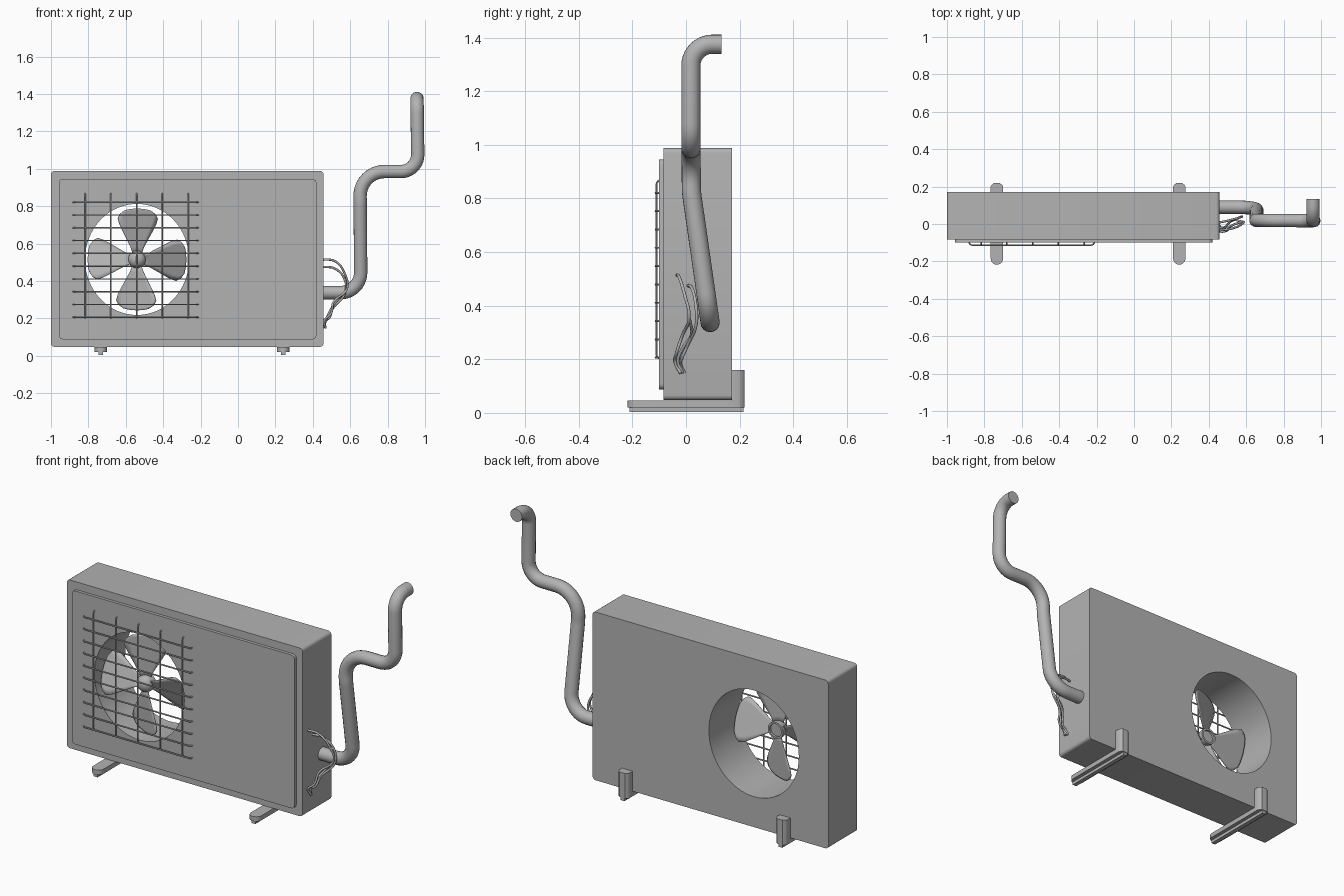
import bpy, bmesh, math
from mathutils import Vector

if "Cube" in bpy.data.objects:
    bpy.data.objects.remove(bpy.data.objects["Cube"])

FX, FZ = -0.54, 0.515          # fan centre

grey = bpy.data.materials.new("dark_grey")
grey.diffuse_color = (0.45, 0.45, 0.45, 1)
grey.use_nodes = True
grey.node_tree.nodes["Principled BSDF"].inputs["Base Color"].default_value = grey.diffuse_color


def finish(ob, angle=35):
    if not ob.data.materials:
        ob.data.materials.append(grey)
    bpy.ops.object.select_all(action='DESELECT')
    ob.select_set(True)
    bpy.context.view_layer.objects.active = ob
    bpy.ops.object.shade_smooth_by_angle(angle=math.radians(angle))
    return ob


def to_object(name, bm):
    bmesh.ops.recalc_face_normals(bm, faces=bm.faces)
    me = bpy.data.meshes.new(name)
    bm.to_mesh(me)
    bm.free()
    ob = bpy.data.objects.new(name, me)
    bpy.context.collection.objects.link(ob)
    return ob


def prism(name, pts, axis, a, b):
    """Extrude a 2D outline along y (points are x,z) or z (points are x,y)."""
    put = (lambda p, t: (p[0], t, p[1])) if axis == 'y' else (lambda p, t: (p[0], p[1], t))
    bm = bmesh.new()
    f = bm.faces.new([bm.verts.new(put(p, a)) for p in pts])
    ext = bmesh.ops.extrude_face_region(bm, geom=[f])
    move = Vector(put((0, 0), b - a))
    for v in ext['geom']:
        if isinstance(v, bmesh.types.BMVert):
            v.co += move
    return to_object(name, bm)


def round_rect(x0, x1, z0, z1, r, n=4):
    pts = []
    for k, (cx, cz) in enumerate([(x1 - r, z1 - r), (x0 + r, z1 - r), (x0 + r, z0 + r), (x1 - r, z0 + r)]):
        for i in range(n + 1):
            t = math.pi / 2 * (k + i / n)
            pts.append((cx + r * math.cos(t), cz + r * math.sin(t)))
    return pts


def fillet(pts, radii, n=8):
    """Round the inner corners of a 3D path."""
    pts = [Vector(p) for p in pts]
    out = [pts[0]]
    for i in range(1, len(pts) - 1):
        p, r = pts[i], radii[i - 1]
        d0, d1 = (pts[i - 1] - p).normalized(), (pts[i + 1] - p).normalized()
        half = d0.angle(d1) / 2
        t = r / math.tan(half)
        c = p + (d0 + d1).normalized() * (r / math.sin(half))
        a, b = p + d0 * t - c, p + d1 * t - c
        out += [c + a.slerp(b, k / n).normalized() * r for k in range(n + 1)]
    return out + [pts[-1]]


def tube(name, paths, radius, kind='POLY', res=4):
    cu = bpy.data.curves.new(name, 'CURVE')
    cu.dimensions = '3D'
    cu.bevel_depth, cu.bevel_resolution, cu.use_fill_caps = radius, res, True
    for path in paths:
        sp = cu.splines.new(kind)
        if kind == 'BEZIER':
            sp.bezier_points.add(len(path) - 1)
            for bp, p in zip(sp.bezier_points, path):
                bp.co = p
                bp.handle_left_type = bp.handle_right_type = 'AUTO'
            sp.resolution_u = 6
        else:
            sp.points.add(len(path) - 1)
            for sp_p, p in zip(sp.points, path):
                sp_p.co = (*p, 1)
    ob = bpy.data.objects.new(name, cu)
    bpy.context.collection.objects.link(ob)
    bpy.ops.object.select_all(action='DESELECT')
    ob.select_set(True)
    bpy.context.view_layer.objects.active = ob
    bpy.ops.object.convert(target='MESH')
    return finish(bpy.context.view_layer.objects.active, 50)


# Casing and raised front panel, with the oval fan opening cut right through
casing = prism("casing", round_rect(-1.0, 0.457, 0.048, 0.988, 0.018), 'y', -0.083, 0.172)
panel = prism("front_panel", round_rect(-0.957, 0.419, 0.088, 0.945, 0.02), 'y', -0.1, -0.083)
oval = [(FX + 0.278 * math.cos(2 * math.pi * i / 64), FZ + 0.297 * math.sin(2 * math.pi * i / 64)) for i in range(64)]
cutter = prism("opening_cutter", oval, 'y', -0.3, 0.3)
cutter.hide_render = True
for ob in (casing, panel):
    ob.data.materials.append(grey)
    bpy.context.view_layer.objects.active = ob
    mod = ob.modifiers.new("opening", 'BOOLEAN')
    mod.operation, mod.object, mod.solver = 'DIFFERENCE', cutter, 'EXACT'
    bpy.ops.object.modifier_apply(modifier=mod.name)
    finish(ob)
bpy.data.objects.remove(cutter)

# Wire grille with ends bent back into the panel
bars = []
for i in range(10):
    z = 0.206 + i * 0.0683
    bars.append(fillet([(-0.882, -0.09, z), (-0.882, -0.113, z), (-0.212, -0.113, z), (-0.212, -0.09, z)], [0.018] * 2, 4))
for i in range(5):
    x = -0.817 + i * 0.1375
    bars.append(fillet([(x, -0.09, 0.202), (x, -0.11, 0.202), (x, -0.11, 0.868), (x, -0.09, 0.868)], [0.016] * 2, 4))
tube("fan_grille", bars, 0.004, res=1)

# Fan blades: (radius, half width) stations swept out from the hub
stations = [(0.03, 0.024), (0.07, 0.036), (0.12, 0.06), (0.17, 0.085), (0.215, 0.106), (0.245, 0.114), (0.262, 0.1), (0.272, 0.07)]
bm = bmesh.new()
for k in range(4):
    rows = []
    for r, w in stations:
        row = []
        for j in range(9):
            s = (j / 4 - 1) * w
            a = k * math.pi / 2 + s / r + 0.02
            row.append(bm.verts.new((FX + 0.97 * r * math.sin(a), -0.045 + 0.4 * s, FZ + r * math.cos(a))))
        rows.append(row)
    for ra, rb in zip(rows, rows[1:]):
        for j in range(8):
            bm.faces.new((ra[j], ra[j + 1], rb[j + 1], rb[j]))
blades = to_object("fan_blades", bm)
mod = blades.modifiers.new("thickness", 'SOLIDIFY')
mod.thickness, mod.offset = 0.004, 0
finish(blades)

# Domed hub, lathed about the fan axis
bm = bmesh.new()
profile = [(0.0001, -0.085), (0.018, -0.082), (0.034, -0.073), (0.044, -0.06), (0.047, -0.045),
           (0.047, -0.018), (0.036, -0.018), (0.036, -0.03), (0.0001, -0.03)]
vs = [bm.verts.new((FX + r, y, FZ)) for r, y in profile]
es = [bm.edges.new(p) for p in zip(vs, vs[1:])]
bmesh.ops.spin(bm, geom=vs + es, cent=(FX, 0, FZ), axis=(0, 1, 0), angle=2 * math.pi, steps=24)
bmesh.ops.remove_doubles(bm, verts=bm.verts, dist=0.0003)
finish(to_object("fan_hub", bm))

# L-shaped support brackets with a narrow rib underneath
for side, x in (("left", -0.733), ("right", 0.242)):
    w = 0.033
    arc = [(x + w * math.cos(t), -0.185 + w * math.sin(t)) for t in (math.pi * (1 + i / 10) for i in range(11))]
    finish(prism(side + "_bracket_arm", arc + [(x + w, 0.172), (x - w, 0.172)], 'z', 0.02, 0.046))
    back = [(x - w, 0.172), (x + w, 0.172), (x + w, 0.2), (x + w - 0.006, 0.21), (x + w - 0.016, 0.218),
            (x - w + 0.016, 0.218), (x - w + 0.006, 0.21), (x - w, 0.2)]
    finish(prism(side + "_bracket_upright", back, 'z', 0.02, 0.16))
    rib = [(x - 0.012, -0.21), (x + 0.012, -0.21), (x + 0.012, 0.214), (x - 0.012, 0.214)]
    finish(prism(side + "_bracket_rib", rib, 'z', 0.003, 0.02))

# Insulated pipe leaving the right side and climbing to the wall
tube("insulated_pipe", [fillet([(0.43, 0.09, 0.337), (0.657, 0.09, 0.337), (0.653, 0.02, 0.825), (0.651, 0.019, 0.985),
                                (0.962, 0.018, 0.985), (0.957, 0.018, 1.375), (0.957, 0.133, 1.375)],
                               [0.11, 0.3, 0.13, 0.09, 0.08], 10)], 0.036, res=6)

# Loose cables looping beside the pipe
tube("cables", [
    [(0.44, -0.035, 0.515), (0.52, -0.025, 0.505), (0.57, -0.005, 0.44), (0.583, 0.012, 0.36),
     (0.51, -0.015, 0.285), (0.497, -0.035, 0.225), (0.462, -0.04, 0.19), (0.468, -0.02, 0.148)],
    [(0.44, 0.005, 0.475), (0.52, 0.022, 0.465), (0.573, 0.037, 0.4), (0.57, 0.038, 0.33),
     (0.505, 0.005, 0.25), (0.49, -0.015, 0.205), (0.462, -0.02, 0.18), (0.455, -0.006, 0.148)],
    [(0.578, 0.013, 0.35), (0.525, 0.02, 0.29), (0.495, -0.01, 0.245), (0.47, -0.03, 0.19), (0.46, -0.013, 0.15)],
], 0.006, 'BEZIER', 2)
